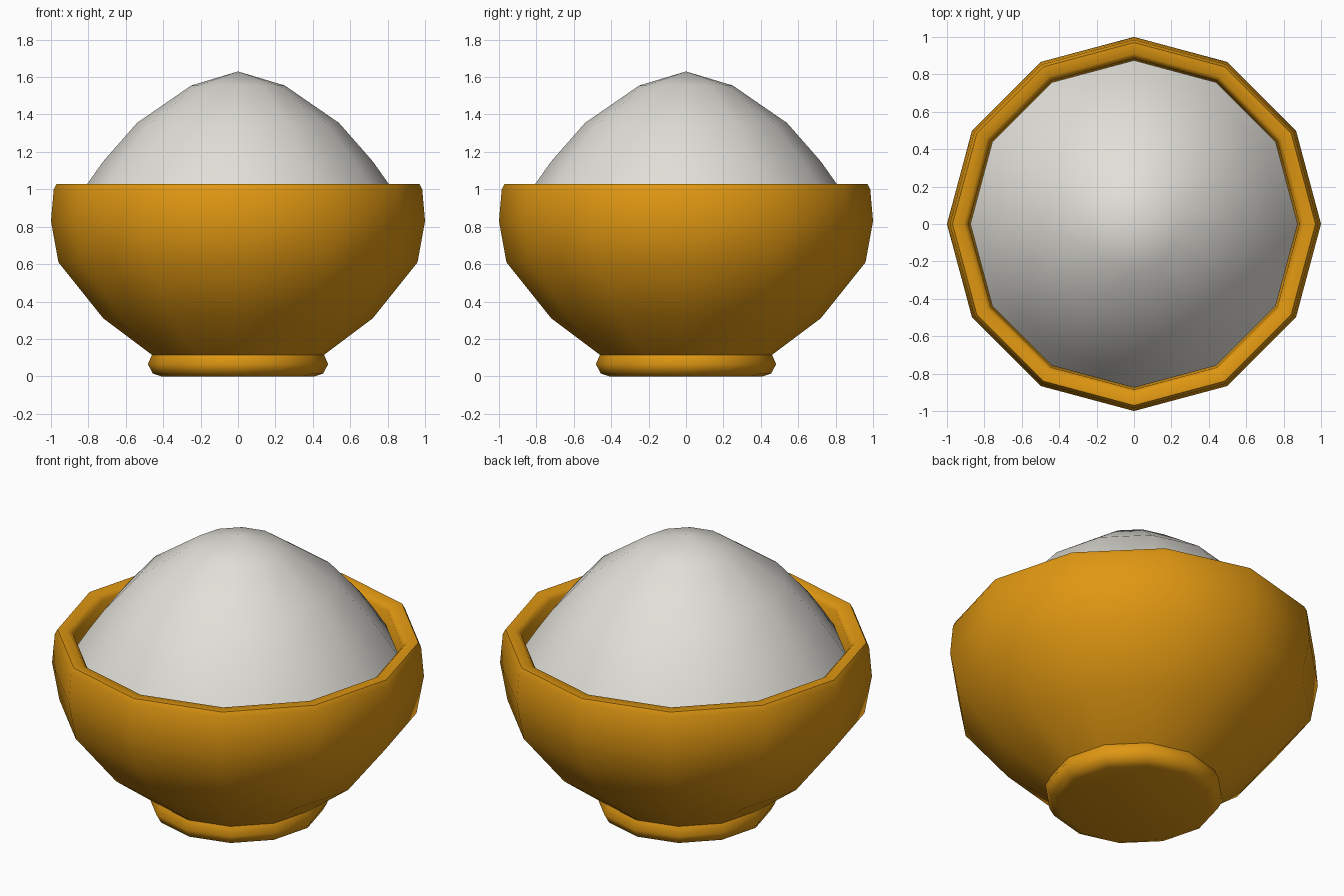
import bpy, bmesh, math

if "Cube" in bpy.data.objects:
    bpy.data.objects.remove(bpy.data.objects["Cube"])

SIDES = 12


def material(name, rgb):
    m = bpy.data.materials.new(name)
    m.diffuse_color = (*rgb, 1.0)
    m.use_nodes = True
    m.node_tree.nodes["Principled BSDF"].inputs["Base Color"].default_value = m.diffuse_color
    return m


def lathe(name, profile, mat, angle):
    """Revolve (radius, z) points around z; radius 0 makes a pole."""
    bm = bmesh.new()
    rings = []
    for r, z in profile:
        if r == 0:
            rings.append([bm.verts.new((0, 0, z))])
        else:
            rings.append([bm.verts.new((r * math.cos(2 * math.pi * i / SIDES),
                                        r * math.sin(2 * math.pi * i / SIDES), z))
                          for i in range(SIDES)])
    for a, b in zip(rings, rings[1:]):
        for i in range(SIDES):
            j = (i + 1) % SIDES
            quad = [a[i % len(a)], a[j % len(a)], b[j % len(b)], b[i % len(b)]]
            bm.faces.new(list(dict.fromkeys(quad)))
    bmesh.ops.recalc_face_normals(bm, faces=bm.faces)
    me = bpy.data.meshes.new(name)
    bm.to_mesh(me)
    bm.free()
    me.materials.append(mat)
    ob = bpy.data.objects.new(name, me)
    bpy.context.collection.objects.link(ob)
    bpy.ops.object.select_all(action='DESELECT')
    ob.select_set(True)
    bpy.context.view_layer.objects.active = ob
    bpy.ops.object.shade_smooth_by_angle(angle=math.radians(angle))
    return ob


orange = material("orange_glaze", (0.74, 0.31, 0.006))
white = material("rice_white", (0.76, 0.74, 0.69))

# Bowl: foot, outer wall, rounded rim, inner wall and floor
lathe("bowl", [(0, 0.0), (0.41, 0.0), (0.455, 0.015), (0.482, 0.065), (0.46, 0.115),
               (0.72, 0.31), (0.96, 0.61), (1.0, 0.83), (0.985, 1.0), (0.97, 1.028),
               (0.91, 1.028), (0.885, 1.0), (0.88, 0.83), (0.84, 0.66),
               (0.62, 0.38), (0.38, 0.2), (0, 0.2)], orange, 60)

# Heaped rice mound, its edge meeting the inner wall
lathe("rice_mound", [(0.875, 0.92), (0.805, 1.03), (0.72, 1.15), (0.54, 1.355),
                     (0.25, 1.555), (0, 1.63)], white, 60)
# Make sure the open mound faces outward
me = bpy.data.objects["rice_mound"].data
if sum(p.normal.z for p in me.polygons) < 0:
    me.flip_normals()
